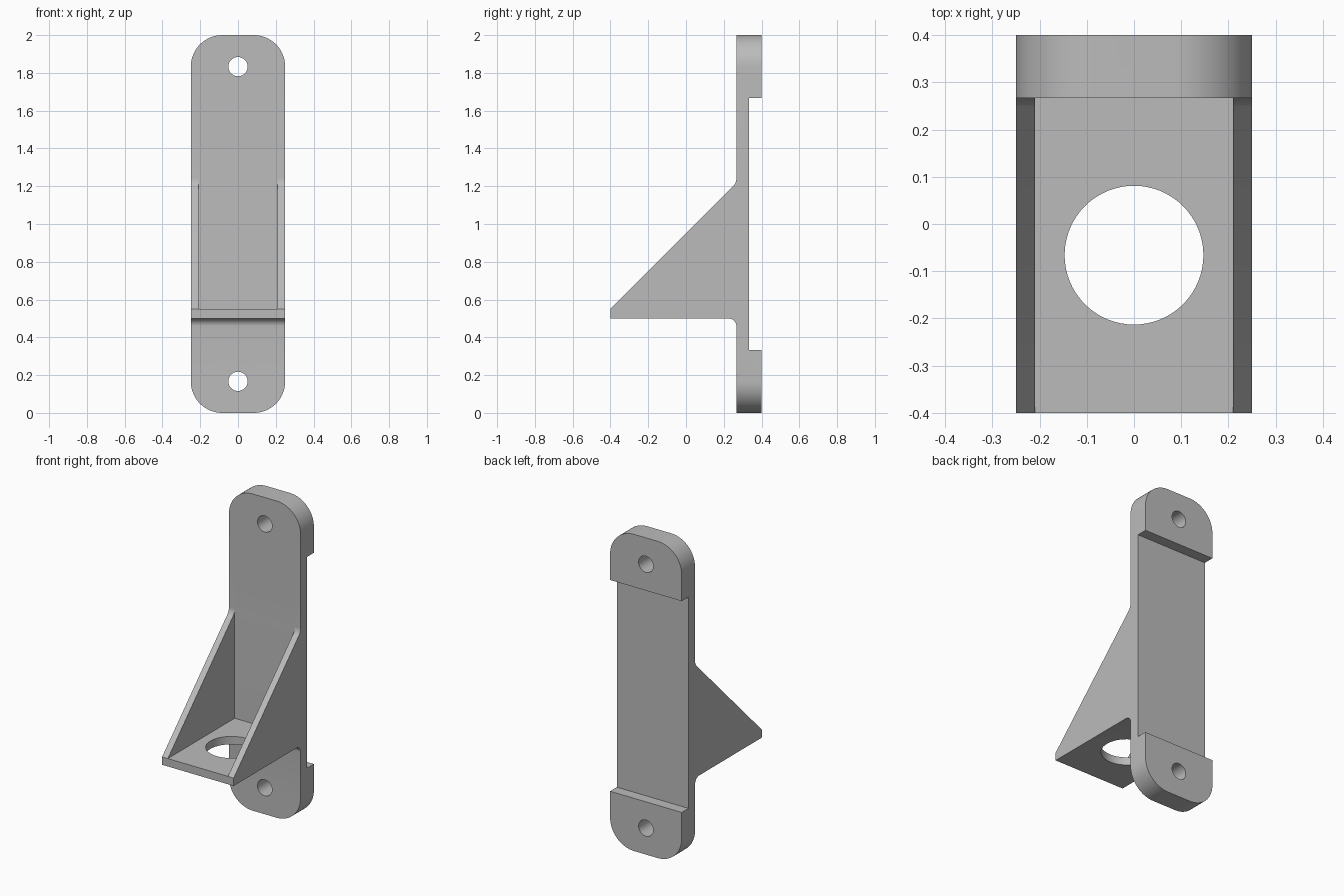
import bpy, bmesh, math
from mathutils import Vector

cube = bpy.data.objects.get("Cube")
if cube:
    bpy.data.objects.remove(cube, do_unlink=True)

HALF_W, FRONT, RECESS, BACK = 0.25, 0.267, 0.333, 0.4
SHELF_LOW, SHELF_TOP, WALL = 0.5, 0.55, 0.04
CORNER, PAD = 0.167, 0.333

grey = bpy.data.materials.new("plain grey")
grey.use_nodes = True
grey.diffuse_color = (0.5, 0.5, 0.5, 1)
grey.node_tree.nodes["Principled BSDF"].inputs["Base Color"].default_value = (0.5, 0.5, 0.5, 1)


def arc(cx, cy, r, start, end, steps):
    angles = [math.radians(start + (end - start) * i / steps) for i in range(steps + 1)]
    return [(cx + r * math.cos(a), cy + r * math.sin(a)) for a in angles]


def prism(name, outline, place, low, high):
    """Extrude a 2D outline; place(u, v, d) maps it into space."""
    bm = bmesh.new()
    face = bm.faces.new([bm.verts.new(place(u, v, low)) for u, v in outline])
    move = Vector(place(0, 0, high)) - Vector(place(0, 0, low))
    new = bmesh.ops.extrude_face_region(bm, geom=[face])["geom"]
    bmesh.ops.translate(bm, vec=move, verts=[g for g in new if isinstance(g, bmesh.types.BMVert)])
    bmesh.ops.recalc_face_normals(bm, faces=bm.faces)
    mesh = bpy.data.meshes.new(name)
    bm.to_mesh(mesh)
    bm.free()
    mesh.materials.append(grey)
    obj = bpy.data.objects.new(name, mesh)
    bpy.context.collection.objects.link(obj)
    return obj


def along_x(u, v, d):
    return (d, u, v)


def along_y(u, v, d):
    return (u, d, v)


def along_z(u, v, d):
    return (u, v, d)


# Side profile: back plate, end pads, shelf and sloping gusset with fillets
fillet = 0.042
bend = 0.06
slope_top = SHELF_TOP + FRONT + BACK
tangent = bend * math.tan(math.radians(22.5))
profile = [(BACK, 0), (BACK, PAD), (RECESS, PAD), (RECESS, 2 - PAD), (BACK, 2 - PAD),
           (BACK, 2), (FRONT, 2)]
profile += arc(FRONT - bend, slope_top + tangent, bend, 0, -45, 6)
profile += [(-BACK, SHELF_TOP), (-BACK, SHELF_LOW)]
profile += arc(FRONT - fillet, SHELF_LOW - fillet, fillet, 90, 0, 8)
profile += [(FRONT, 0)]
bracket = prism("wall_bracket", profile, along_x, -0.3, 0.3)

# Front outline with rounded corners
inner = HALF_W - CORNER
outline = []
for cx, cz, start in ((inner, 2 - CORNER, 0), (-inner, 2 - CORNER, 90),
                      (-inner, CORNER, 180), (inner, CORNER, 270)):
    outline += arc(cx, cz, CORNER, start, start + 90, 16)
rounded = prism("rounded_outline", outline, along_y, -1, 1)

# Space between the gussets, bolt holes and shelf hole
gap = HALF_W - WALL
pocket = prism("gusset_gap", [(-gap, -1), (gap, -1), (gap, FRONT), (-gap, FRONT)],
               along_z, SHELF_TOP, 1.4)
cutters = [(rounded, "INTERSECT"), (pocket, "DIFFERENCE")]
for label, z in (("lower", CORNER), ("upper", 2 - CORNER)):
    hole = prism(label + "_bolt_hole", arc(0, z, 0.051, 0, 352.5, 47), along_y, 0.1, 0.6)
    cutters.append((hole, "DIFFERENCE"))
shelf_hole = prism("shelf_hole", arc(0, -0.066, 0.147, 0, 354.375, 63), along_z, 0.4, 0.7)
cutters.append((shelf_hole, "DIFFERENCE"))

bpy.context.view_layer.objects.active = bracket
for cutter, operation in cutters:
    mod = bracket.modifiers.new(cutter.name, "BOOLEAN")
    mod.object, mod.operation, mod.solver = cutter, operation, "EXACT"
    bpy.ops.object.modifier_apply(modifier=mod.name)
    bpy.data.objects.remove(cutter, do_unlink=True)

# Smooth the rounded surfaces, keep the edges sharp
bpy.ops.object.select_all(action="DESELECT")
bracket.select_set(True)
bpy.ops.object.shade_smooth_by_angle(angle=math.radians(30))
